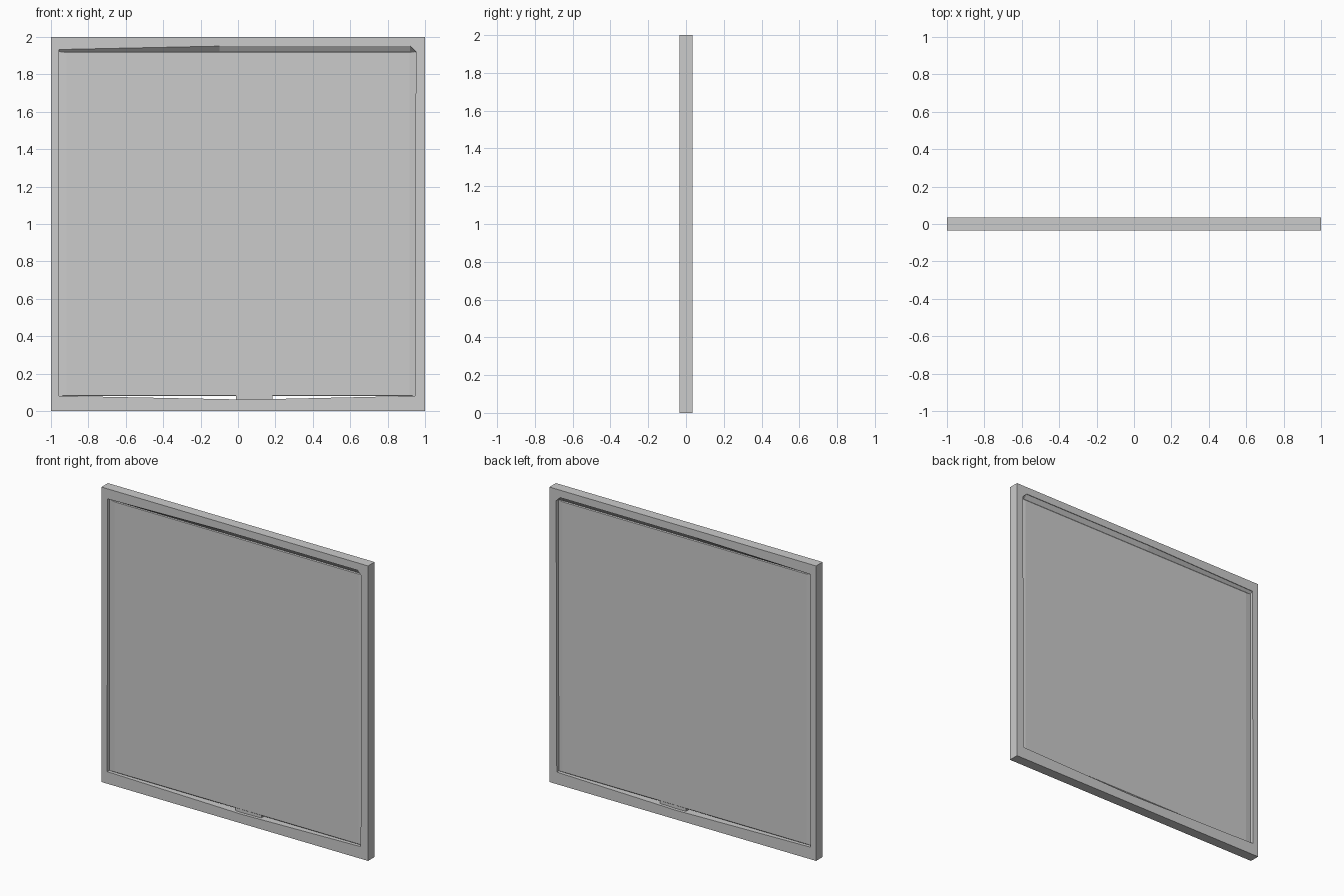
import bpy, bmesh

if "Cube" in bpy.data.objects:
    bpy.data.objects.remove(bpy.data.objects["Cube"])


def loft(name, rings, cap=False, closed=False):
    """Join equal-length (x, y, z) rings with quads."""
    bm = bmesh.new()
    loops = [[bm.verts.new(p) for p in r] for r in rings]
    pairs = list(zip(loops, loops[1:]))
    if closed:
        pairs.append((loops[-1], loops[0]))
    for a, b in pairs:
        for i in range(len(a)):
            j = (i + 1) % len(a)
            bm.faces.new((a[i], a[j], b[j], b[i]))
    if cap:
        bm.faces.new(loops[0])
        bm.faces.new(loops[-1])
    bmesh.ops.recalc_face_normals(bm, faces=bm.faces)
    mesh = bpy.data.meshes.new(name)
    bm.to_mesh(mesh)
    bm.free()
    obj = bpy.data.objects.new(name, mesh)
    bpy.context.collection.objects.link(obj)
    return obj


def ring(profile, y):
    return [(x, y, z) for x, z in profile]


def rect(x0, x1, z0, z1):
    return [(x0, z0), (x1, z0), (x1, z1), (x0, z1)]


D = 0.035

# Outer frame with a slightly sagging, worn opening
outer = [(-1, 0), (0.05, 0), (1, 0), (1, 1.92), (1, 2), (0.92, 2), (-0.1, 2), (-1, 2)]
inner = [(-0.957, 0.082), (0.05, 0.062), (0.945, 0.082), (0.95, 1.92),
         (0.935, 1.935), (0.92, 1.95), (-0.1, 1.95), (-0.955, 1.932)]
loft("frame", [ring(outer, -D), ring(inner, -D), ring(inner, D), ring(outer, D)], closed=True)

# Recessed panel with shallow bevelled borders, open slit below it
edge = rect(-0.96, 0.952, 0.08, 1.922)
field = rect(-0.915, 0.915, 0.085, 1.915)
loft("panel", [ring(field, -0.016), ring(edge, -0.011),
               ring(edge, 0.011), ring(field, 0.016)], cap=True)

# Sloping lip between the top rail and the panel
top = [(-0.955, 1.932), (-0.1, 1.95), (0.92, 1.95), (0.952, 1.92)]
lip_low = [(-0.955, 1.92), (-0.1, 1.92), (0.92, 1.92), (0.952, 1.918)]
for side, s in (("front", -1), ("back", 1)):
    a = ring(top, s * (D - 0.004))
    b = ring(lip_low, s * 0.011)
    c = ring(top, s * 0.011)
    loft(f"{side}_top_lip", [[p, q, r] for p, q, r in zip(a, b, c)], cap=True)

# Small catch bridging the slit at the bottom
loft("bottom_catch", [ring(rect(-0.01, 0.185, 0.058, 0.084), y) for y in (-0.014, 0.014)], cap=True)
